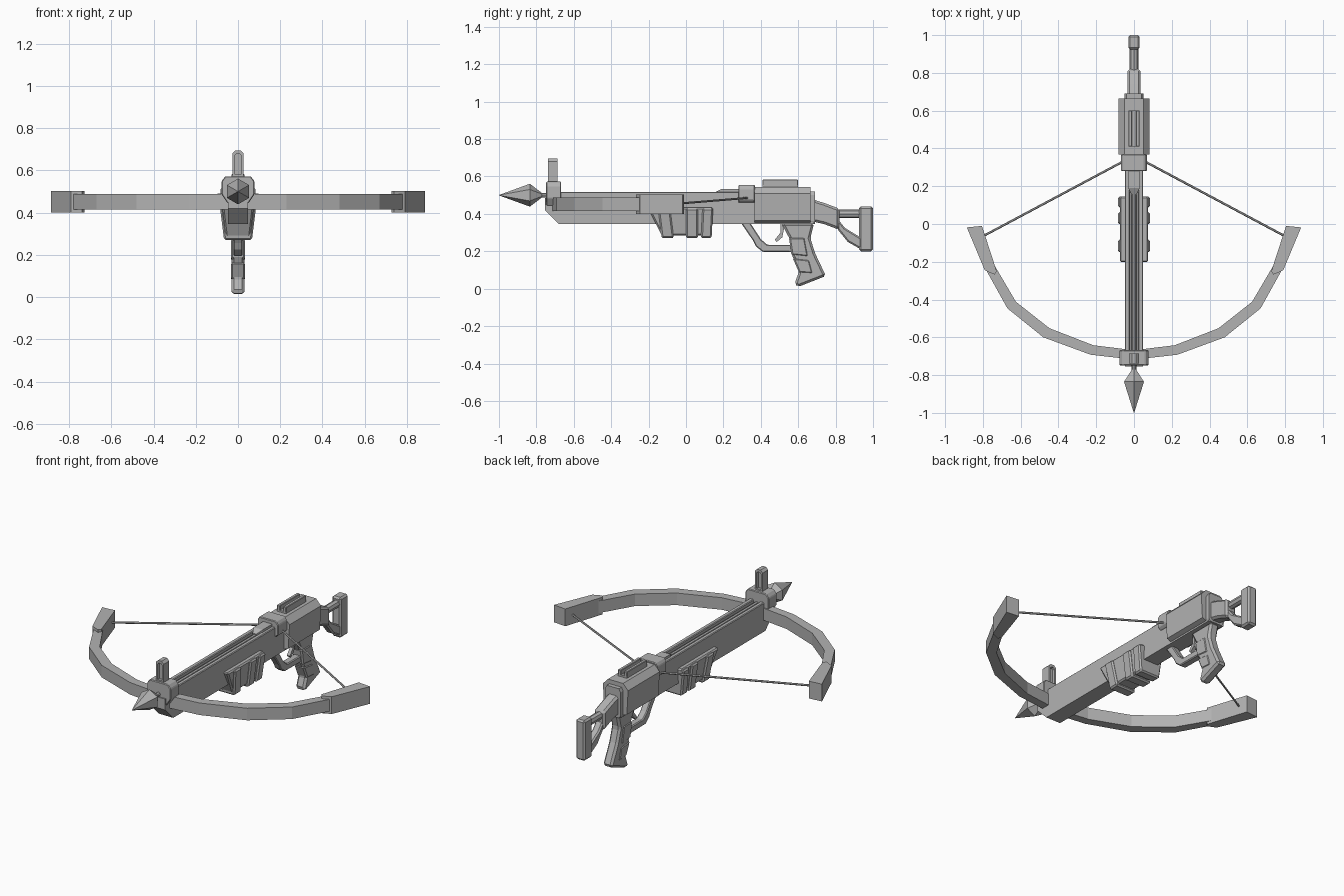
import bpy, bmesh, math
from mathutils import Vector

if "Cube" in bpy.data.objects:
    bpy.data.objects.remove(bpy.data.objects["Cube"])

grey = bpy.data.materials.new("matte_grey")
grey.diffuse_color = (0.45, 0.45, 0.45, 1)
grey.use_nodes = True
grey.node_tree.nodes["Principled BSDF"].inputs["Base Color"].default_value = grey.diffuse_color


def finish(name, bm, bevel=0.0):
    bmesh.ops.recalc_face_normals(bm, faces=bm.faces)
    me = bpy.data.meshes.new(name)
    bm.to_mesh(me)
    bm.free()
    me.materials.append(grey)
    ob = bpy.data.objects.new(name, me)
    bpy.context.collection.objects.link(ob)
    if bevel:
        m = ob.modifiers.new("bevel", 'BEVEL')
        m.width, m.segments, m.limit_method = bevel, 1, 'ANGLE'
    return ob


def loft(name, rings, bevel=0.0, closed_ends=True):
    """Skin a list of equal-length point rings."""
    bm = bmesh.new()
    vs = [[bm.verts.new(p) for p in r] for r in rings]
    n = len(vs[0])
    for a, b in zip(vs, vs[1:]):
        for i in range(n):
            bm.faces.new((a[i], a[(i + 1) % n], b[(i + 1) % n], b[i]))
    if closed_ends:
        bm.faces.new(vs[0])
        bm.faces.new(vs[-1])
    return finish(name, bm, bevel)


def side(name, pts, w, bevel=0.0, x=0.0):
    """Side profile (y, z) extruded across x."""
    return loft(name, [[(x + s * w, y, z) for y, z in pts] for s in (-1, 1)], bevel)


def section(name, half, y0, y1, bevel=0.0):
    """Mirrored cross-section (x, z), listed top to bottom, extruded along y."""
    pts = half + [(-x, z) for x, z in reversed(half)]
    return loft(name, [[(x, y, z) for x, z in pts] for y in (y0, y1)], bevel)


def box(name, x, y0, y1, z0, z1, bevel=0.0, cx=0.0):
    return side(name, [(y0, z0), (y1, z0), (y1, z1), (y0, z1)], x, bevel, cx)


def rod(name, a, b, r, n=8):
    a, b = Vector(a), Vector(b)
    q = (b - a).to_track_quat('Z', 'Y')
    ring = [q @ Vector((r * math.cos(t), r * math.sin(t), 0))
            for t in (2 * math.pi * i / n for i in range(n))]
    return loft(name, [[p + v for v in ring] for p in (a, b)])


# Main stock with slanted nose, and the two rails forming the bolt groove
side("main_stock", [(-.755, .42), (-.68, .345), (.68, .345), (.68, .485), (-.755, .485)], .048)
for s in (-1, 1):
    box("groove_rail", .013, -.70, .30, .48, .518, .004, s * .035)

# Bolt: shaft, six-sided head and fletching
rod("bolt_shaft", (0, -.80, .5), (0, .30, .5), .012)
rings = [[(r * math.sin(i * math.pi / 3), y, .5 + r * math.cos(i * math.pi / 3)) for i in range(6)]
         for y, r in ((-1, .001), (-.835, .061), (-.77, .012))]
loft("bolt_head", rings)
loft("bolt_fletching", [[(-w, y, .51), (w, y, .51), (w, y, z), (-w, y, z)]
                        for y, w, z in ((.155, .012, .516), (.19, .03, .533), (.30, .03, .533))])

# Front bracket
section("front_bracket", [(.06, .572), (.077, .55), (.077, .485), (.05, .445)], -.748, -.668, .004)


# Arched front sight: frame and recessed panel
def arch(w, z0, z1):
    c = w * .55
    return [(w, z0), (w, z1 - c), (w - c, z1), (c - w, z1), (-w, z1 - c), (-w, z0)]


outer, inner = arch(.026, .565, .695), arch(.014, .58, .68)
bm = bmesh.new()
grid = [[bm.verts.new((x, y, z)) for x, z in pts]
        for pts, y in ((outer, -.738), (inner, -.738), (inner, -.722),
                       (inner, -.702), (inner, -.686), (outer, -.686))]
for a, b in ((0, 1), (1, 2), (3, 4), (4, 5), (5, 0)):
    for i in range(6):
        j = (i + 1) % 6
        bm.faces.new((grid[a][i], grid[a][j], grid[b][j], grid[b][i]))
bm.faces.new(grid[2])
bm.faces.new(grid[3])
finish("front_sight", bm)

# Bow limbs: (outer x, outer y, inner x, inner y)
half = [(0, -.718, 0, -.668), (.23, -.692, .215, -.642), (.48, -.60, .447, -.552),
        (.67, -.447, .625, -.412), (.785, -.24, .735, -.225)]
path = [(-a, b, -c, d) for a, b, c, d in reversed(half[1:])] + half
loft("bow_limbs", [[(a, b, .415), (a, b, .487), (c, d, .487), (c, d, .415)] for a, b, c, d in path])

# Limb tips and strings
for s in (-1, 1):
    cap = [(.885, -.018), (.805, -.01), (.727, -.25), (.738, -.268), (.79, -.245)]
    loft("limb_tip", [[(s * x, y, z) for x, y in cap] for z in (.40, .503)])
    rod("bow_string", (s * .80, -.065, .453), (s * .05, .335, .486), .006, 6)

# Receiver block, string latch housing, top rails and rear collar
section("receiver", [(.05, .545), (.083, .51), (.075, .365), (.05, .355)], .367, .665)
section("latch_housing", [(.055, .555), (.068, .535), (.068, .475), (.05, .46)], .28, .368, .004)
box("top_rail_base", .03, .41, .60, .54, .555)
for s in (-1, 1):
    box("top_rail", .01, .41, .60, .54, .583, .003, s * .02)
section("rear_collar", [(.04, .52), (.05, .50), (.05, .36), (.04, .345)], .66, .69)

# Fore grip with slanted ends, and raised ribs
fore = [(-.205, .435), (-.13, .285), (.137, .285), (.145, .435)]


def tapered(name, pts, top, bottom, bevel):
    w = [top if z > .36 else bottom for _, z in pts]
    return loft(name, [[(s * k, y, z) for (y, z), k in zip(pts, w)] for s in (-1, 1)], bevel)


tapered("fore_grip", fore, .076, .058, .008)
for y0, y1, d in ((-.13, -.065, -.02), (.0, .063, .0), (.08, .137, .008)):
    tapered("fore_grip_rib", [(y0 + d, .43), (y0, .27), (y1, .27), (y1 + d, .43)], .086, .066, .008)

# Trigger guard and trigger
side("trigger_guard", [(.295, .35), (.36, .255), (.375, .225), (.41, .197), (.58, .195),
                       (.58, .235), (.435, .235), (.40, .265), (.345, .35)], .022, .005)
side("trigger", [(.505, .35), (.505, .30), (.475, .262), (.485, .25), (.515, .275), (.53, .35)], .010)

# Pistol grip with raised finger pads
side("pistol_grip", [(.51, .35), (.555, .265), (.562, .19), (.605, .095), (.58, .025), (.60, .01),
                     (.748, .068), (.69, .19), (.665, .27), (.685, .35)], .03, .012)
side("upper_grip_pad", [(.55, .275), (.635, .275), (.655, .17), (.565, .18)], .034, .008)
side("lower_grip_pad", [(.57, .165), (.66, .155), (.68, .08), (.605, .085)], .034, .008)

# Skeleton shoulder stock: neck, upper tube, lower strut and butt
side("stock_neck", [(.675, .478), (.74, .458), (.82, .428), (.82, .315), (.74, .345), (.675, .36)],
     .035, .012)
rod("stock_tube", (0, .81, .40), (0, .94, .40), .023)
side("stock_strut", [(.81, .375), (.85, .325), (.94, .27), (.94, .208), (.865, .25), (.81, .318)],
     .024, .008)
box("butt_plate", .03, .925, 1.0, .2, .44, .010)
